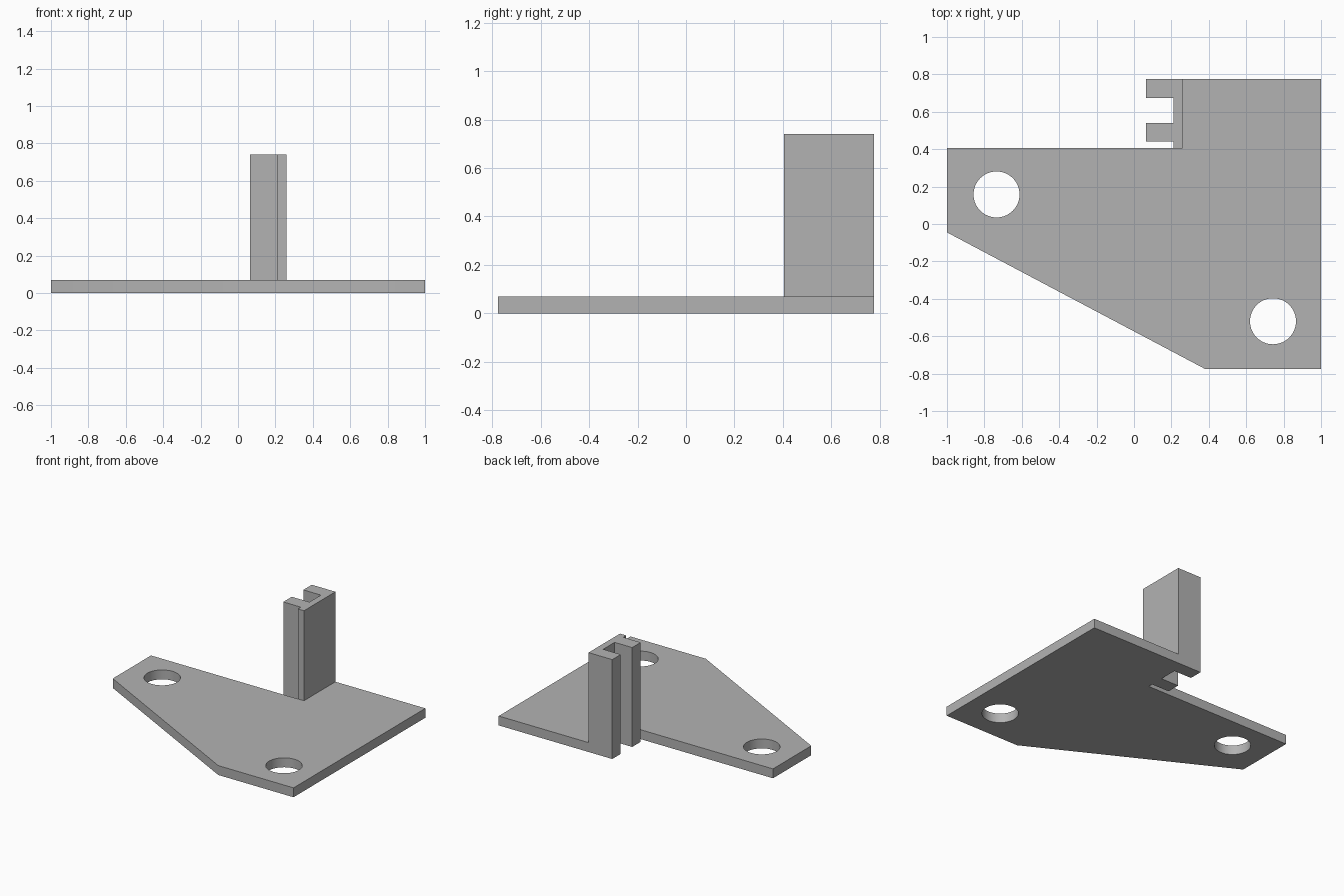
import bpy
import bmesh
import math

cube = bpy.data.objects.get("Cube")
if cube:
    bpy.data.objects.remove(cube, do_unlink=True)

PLATE_TOP = 0.07
POST_TOP = 0.74
HOLE_RADIUS = 0.123
BACK = 0.775

grey = bpy.data.materials.new("plain grey")
grey.use_nodes = True
colour = (0.45, 0.45, 0.45, 1)
grey.diffuse_color = colour
grey.node_tree.nodes["Principled BSDF"].inputs["Base Color"].default_value = colour


def prism(name, outline, z0, z1):
    """Extrude a flat outline from z0 up to z1."""
    bm = bmesh.new()
    base = bm.faces.new([bm.verts.new((x, y, z0)) for x, y in outline])
    grown = bmesh.ops.extrude_face_region(bm, geom=[base])["geom"]
    top = [v for v in grown if isinstance(v, bmesh.types.BMVert)]
    bmesh.ops.translate(bm, verts=top, vec=(0, 0, z1 - z0))
    bmesh.ops.recalc_face_normals(bm, faces=bm.faces)
    mesh = bpy.data.meshes.new(name)
    bm.to_mesh(mesh)
    bm.free()
    mesh.materials.append(grey)
    obj = bpy.data.objects.new(name, mesh)
    bpy.context.collection.objects.link(obj)
    return obj


def combine(target, tool, operation):
    """Apply a boolean and remove the tool object."""
    bpy.context.view_layer.objects.active = target
    mod = target.modifiers.new(operation.lower(), 'BOOLEAN')
    mod.operation = operation
    mod.solver = 'EXACT'
    mod.object = tool
    bpy.ops.object.modifier_apply(modifier=mod.name)
    bpy.data.objects.remove(tool, do_unlink=True)


# Base plate with the slanted front edge and the back left notch
bracket = prism("mounting_bracket", [
    (-1, -0.045), (0.38, -BACK), (1, -BACK), (1, BACK),
    (0.21, BACK), (0.21, 0.405), (-1, 0.405)], 0, PLATE_TOP)

# Upright post: a web with two fingers
post = prism("upright_post", [
    (0.26, 0.405), (0.26, BACK), (0.065, BACK), (0.065, 0.675),
    (0.21, 0.675), (0.21, 0.54), (0.065, 0.54), (0.065, 0.44),
    (0.21, 0.44), (0.21, 0.405)], 0, POST_TOP)
combine(bracket, post, 'UNION')

# Two round screw holes
for cx, cy in [(-0.735, 0.158), (0.743, -0.52)]:
    circle = [(cx + HOLE_RADIUS * math.cos(a), cy + HOLE_RADIUS * math.sin(a))
              for a in (math.tau * i / 64 for i in range(64))]
    combine(bracket, prism("hole_cutter", circle, -0.1, 0.2), 'DIFFERENCE')

# Smooth hole walls, sharp edges elsewhere
bpy.ops.object.select_all(action='DESELECT')
bracket.select_set(True)
bpy.context.view_layer.objects.active = bracket
bpy.ops.object.shade_smooth_by_angle(angle=math.radians(30))
